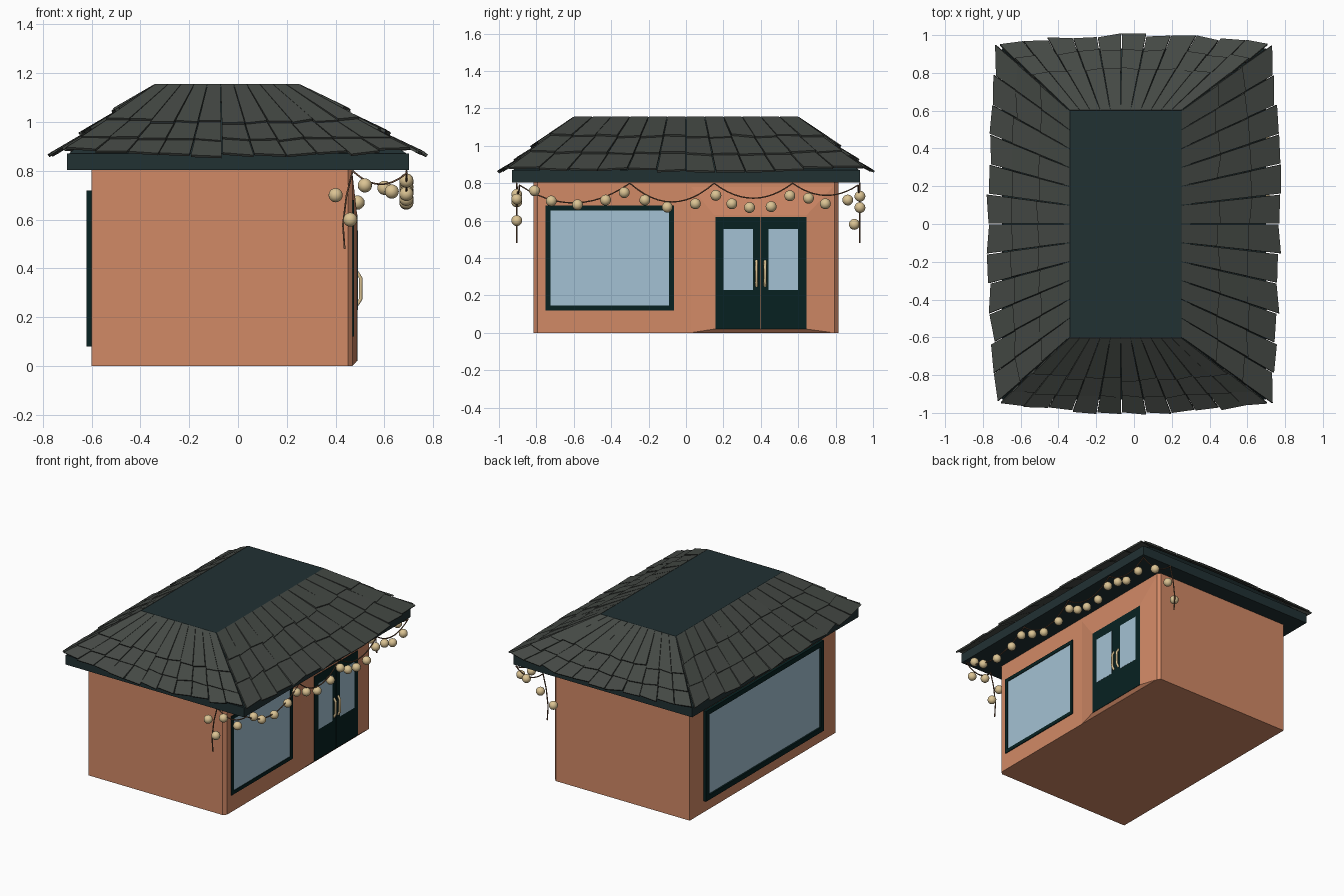
import bpy, bmesh, math, random
from mathutils import Vector

if "Cube" in bpy.data.objects:
    bpy.data.objects.remove(bpy.data.objects["Cube"])

random.seed(4)


def material(name, r, g, b):
    m = bpy.data.materials.new(name)
    m.diffuse_color = [(c / 255) ** 2.2 for c in (r, g, b)] + [1]
    m.use_nodes = True
    m.node_tree.nodes["Principled BSDF"].inputs["Base Color"].default_value = m.diffuse_color
    return m


CLAY = material("terracotta", 208, 136, 102)
SLATE = material("slate", 70, 74, 70)
FASCIA = material("fascia", 38, 52, 54)
FRAME = material("dark_frame", 16, 38, 38)
GLASS = material("glass", 162, 192, 210)
BRASS = material("warm_beige", 218, 194, 146)
WIRE = material("wire", 115, 85, 65)


def finish(name, bm, mat):
    bmesh.ops.recalc_face_normals(bm, faces=bm.faces)
    me = bpy.data.meshes.new(name)
    bm.to_mesh(me)
    bm.free()
    ob = bpy.data.objects.new(name, me)
    me.materials.append(mat)
    bpy.context.collection.objects.link(ob)
    return ob


def loft(bm, bottom, top):
    """Closed solid between two matching rings of points."""
    a = [bm.verts.new(p) for p in bottom]
    b = [bm.verts.new(p) for p in top]
    n = len(a)
    bm.faces.new(a[::-1])
    bm.faces.new(b)
    for i in range(n):
        j = (i + 1) % n
        bm.faces.new((a[i], a[j], b[j], b[i]))


def rect_z(x0, x1, y0, y1, z):
    return [(x0, y0, z), (x1, y0, z), (x1, y1, z), (x0, y1, z)]


def rect_x(y0, y1, z0, z1, x):
    return [(x, y0, z0), (x, y1, z0), (x, y1, z1), (x, y0, z1)]


def solid(name, bottom, top, mat):
    bm = bmesh.new()
    loft(bm, bottom, top)
    return finish(name, bm, mat)


def panel(name, y0, y1, z0, z1, x0, x1, mat):
    return solid(name, rect_x(y0, y1, z0, z1, x0), rect_x(y0, y1, z0, z1, x1), mat)


def window(name, y0, y1, z0, z1, x0, x1, w):
    """Four frame bars around a slightly recessed pane."""
    bm = bmesh.new()
    for r in ((y0, y1, z0, z0 + w), (y0, y1, z1 - w, z1),
              (y0, y0 + w, z0 + w, z1 - w), (y1 - w, y1, z0 + w, z1 - w)):
        loft(bm, rect_x(*r, x0), rect_x(*r, x1))
    finish(name + "_frame", bm, FRAME)
    panel(name + "_glass", y0 + w, y1 - w, z0 + w, z1 - w, x0, x0 + (x1 - x0) * 0.6, GLASS)


# Walls with chamfered corners on the shop side
plan = [(-0.6, -0.815), (0.45, -0.815), (0.47, -0.795),
        (0.47, 0.795), (0.45, 0.815), (-0.6, 0.815)]
solid("walls", [(x, y, 0) for x, y in plan], [(x, y, 0.81) for x, y in plan], CLAY)

# Raised door surround with sloping sides
solid("door_surround", rect_x(0.02, 0.795, 0, 0.79, 0.469),
      rect_x(0.15, 0.645, 0.02, 0.63, 0.487), CLAY)

# Windows
window("side_window", -0.75, -0.065, 0.12, 0.68, 0.465, 0.476, 0.025)
window("left_window", -0.66, 0.66, 0.08, 0.72, -0.59, -0.62, 0.035)

# Double door, mirrored about y = 0.4
for s, side in ((-1, "left"), (1, "right")):
    def my(a, b):
        return sorted((0.4 + s * a, 0.4 + s * b))
    panel(side + "_door", *my(0.001, 0.243), 0.02, 0.62, 0.47, 0.49, FRAME)
    panel(side + "_door_glass", *my(0.042, 0.2), 0.23, 0.555, 0.48, 0.4915, GLASS)


def tube(name, paths, radius, mat, res=1):
    cu = bpy.data.curves.new(name, "CURVE")
    cu.dimensions = "3D"
    cu.bevel_depth = radius
    cu.bevel_resolution = res
    cu.use_fill_caps = True
    for pts in paths:
        sp = cu.splines.new("POLY")
        sp.points.add(len(pts) - 1)
        for p, co in zip(sp.points, pts):
            p.co = (*co, 1)
    cu.materials.append(mat)
    ob = bpy.data.objects.new(name, cu)
    bpy.context.collection.objects.link(ob)


# Door handles
tube("door_handles", [[(0.488, y, 0.25), (0.503, y, 0.275), (0.503, y, 0.36), (0.488, y, 0.385)]
                      for y in (0.377, 0.423)], 0.008, BRASS)

# Roof slab and truncated hip
solid("roof_fascia", rect_z(-0.7, 0.7, -0.93, 0.93, 0.803),
      rect_z(-0.7, 0.7, -0.93, 0.93, 0.87), FASCIA)
solid("roof_core", rect_z(-0.7, 0.7, -0.93, 0.93, 0.865),
      rect_z(-0.34, 0.25, -0.6, 0.6, 1.155), FASCIA)

# Overlapping shingles on each roof slope
shingles = bmesh.new()


def slope(t0, t1, e0, e1, out, bulge, cols, rows):
    t0, t1, e0, e1, out = map(Vector, (t0, t1, e0, e1, out))
    n = (t1 - t0).cross((e0 + e1) / 2 - (t0 + t1) / 2).normalized()
    n = n if n.z > 0 else -n

    def point(u, t, lift):
        arch = math.sin(math.pi * min(max(u, 0), 1)) * t
        return (t0.lerp(t1, u).lerp(e0.lerp(e1, u), t) + n * lift
                + out * bulge * arch - Vector((0, 0, 0.02 * arch)))

    for r, (a, b) in enumerate(rows):
        for c in range(cols):
            j0, j1 = (random.uniform(-0.025, 0.025) for _ in range(2))
            g = 0.02 / cols
            u0, u1 = c / cols + g, (c + 1) / cols - g
            if r == len(rows) - 1:
                j0, j1 = j0 - 0.02, j1 - 0.02
            hi = random.uniform(0.012, 0.02)
            quad = ((u0, a, 0.004), (u1, a, 0.004), (u1, b + j1, hi), (u0, b + j0, hi))
            loft(shingles, [point(u, t, h - 0.011) for u, t, h in quad],
                 [point(u, t, h) for u, t, h in quad])


END_ROWS = ((0, 0.55), (0.5, 0.79), (0.74, 1.02))
SIDE_ROWS = ((0, 0.38), (0.33, 0.7), (0.65, 1.02))
Z0, Z1 = 0.877, 1.152
for s in (-1, 1):
    slope((-0.34, s * 0.6, Z1), (0.25, s * 0.6, Z1), (-0.715, s * 0.945, Z0),
          (0.715, s * 0.945, Z0), (0, s, 0), 0.045, 11, END_ROWS)
    x = 0.25 if s > 0 else -0.34
    slope((x, -0.6, Z1), (x, 0.6, Z1), (s * 0.718, -0.945, Z0),
          (s * 0.718, 0.945, Z0), (s, 0, 0), 0.045, 12, SIDE_ROWS)
finish("roof_shingles", shingles, SLATE)


# Light garland: sagging wire between hooks under the eave
def swag(p, q, sag, n=12):
    p, q = Vector(p), Vector(q)
    return [p.lerp(q, i / n) - Vector((0, 0, sag * 4 * (i / n) * (1 - i / n)))
            for i in range(n + 1)]


hooks = [(0.47, -0.905, 0.8), (0.69, -0.89, 0.79), (0.69, -0.3, 0.8), (0.69, 0.15, 0.8),
         (0.69, 0.57, 0.8), (0.69, 0.92, 0.79), (0.47, 0.93, 0.8)]
sags = (0.05, 0.1, 0.1, 0.08, 0.06, 0.05)
wires = [swag(p, q, s) for p, q, s in zip(hooks, hooks[1:], sags)]
for y in (-0.905, 0.93):
    wires.append([(0.47, y, 0.8), (0.445, y, 0.7), (0.43, y, 0.58), (0.437, y, 0.48)])
tube("garland_wire", wires, 0.004, WIRE)

# Globe bulbs
side = [(-0.81, 0.76), (-0.72, 0.705), (-0.58, 0.685), (-0.43, 0.71), (-0.33, 0.75),
        (-0.22, 0.71), (-0.1, 0.672), (0.05, 0.69), (0.16, 0.735), (0.245, 0.69),
        (0.34, 0.67), (0.455, 0.675), (0.555, 0.733), (0.655, 0.72), (0.745, 0.69),
        (0.865, 0.71)]
bulbs = [(0.69, y, z) for y, z in side]
bulbs += [(0.4, -0.905, 0.7), (0.46, -0.905, 0.6), (0.52, -0.905, 0.74), (0.63, -0.905, 0.715),
          (0.41, 0.9, 0.58), (0.49, 0.93, 0.67), (0.6, 0.93, 0.73)]
bm = bmesh.new()
for b in bulbs:
    ret = bmesh.ops.create_uvsphere(bm, u_segments=16, v_segments=10, radius=0.029)
    bmesh.ops.translate(bm, verts=ret["verts"], vec=b)
for f in bm.faces:
    f.smooth = True
finish("garland_bulbs", bm, BRASS)
